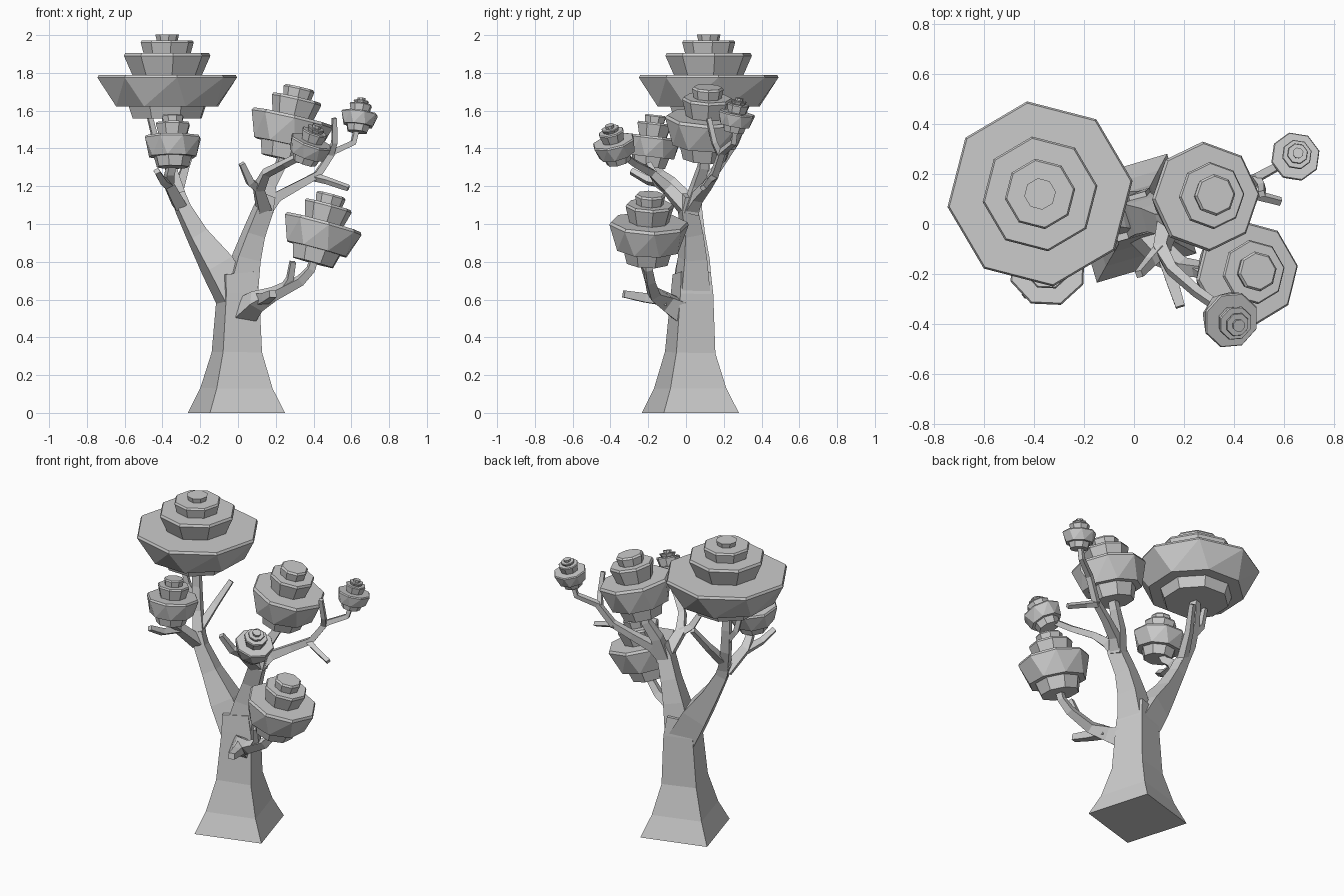
import bpy, bmesh, math
from mathutils import Vector, Matrix

cube = bpy.data.objects.get("Cube")
if cube:
    bpy.data.objects.remove(cube)

GREY = (0.6, 0.6, 0.6, 1)
mat = bpy.data.materials.new("plain grey")
mat.use_nodes = True
mat.diffuse_color = GREY
mat.node_tree.nodes["Principled BSDF"].inputs["Base Color"].default_value = GREY
UP = Vector((0, 0, 1))


def skin_rings(name, rings, triangles=False):
    """Bridge a list of closed rings of points and cap both ends."""
    bm = bmesh.new()
    loops = [[bm.verts.new(p) for p in ring] for ring in rings]
    n = len(loops[0])
    for a, b in zip(loops, loops[1:]):
        for i in range(n):
            j = (i + 1) % n
            bm.faces.new((a[i], a[j], b[j], b[i]))
    if triangles:
        bmesh.ops.triangulate(bm, faces=bm.faces[:])
    bm.faces.new(loops[0][::-1])
    bm.faces.new(loops[-1])
    bmesh.ops.recalc_face_normals(bm, faces=bm.faces[:])
    mesh = bpy.data.meshes.new(name)
    bm.to_mesh(mesh)
    bm.free()
    mesh.materials.append(mat)
    obj = bpy.data.objects.new(name, mesh)
    bpy.context.scene.collection.objects.link(obj)
    return obj


def limb(name, *stations, flat_base=False):
    """Square-section limb through stations of (x, y, z, radius)."""
    pts = [Vector(s[:3]) for s in stations]
    rings = []
    for i, (p, s) in enumerate(zip(pts, stations)):
        along = pts[min(i + 1, len(pts) - 1)] - pts[max(i - 1, 0)]
        if flat_base and i == 0:
            along = UP
        turn = UP.rotation_difference(along.normalized())
        ring = []
        for k in range(4):
            a = math.radians(-28.6 + 90 * k)
            ring.append(p + turn @ Vector((s[3] * math.cos(a), s[3] * math.sin(a), 0)))
        rings.append(ring)
    return skin_rings(name, rings)


# tier outlines as (radius, height), rim of the widest tier at height 0
WIDE = [(.52, -.62), (.58, -.45), (.77, -.45), (1, -.04), (.98, 0), (.5, 0),
        (.62, .27), (.6, .31), (.34, .31), (.38, .46), (.36, .49), (.15, .49), (.17, .57)]
TALL = [(.55, -1.05), (.65, -.7), (.82, -.7), (1, -.07), (.96, 0), (.5, 0),
        (.61, .4), (.58, .46), (.34, .46), (.38, .67), (.34, .72)]
SMALL = TALL[:-2] + [(.42, .6), (.4, .64), (.2, .64), (.22, .78)]


def canopy(name, rim, radius, tilt, outline, spin):
    """Eight-sided tiered leaf mass, leaning along tilt (x, y)."""
    turn = UP.rotation_difference(Vector((tilt[0], tilt[1], 1)).normalized())
    rings = []
    for level, (r, z) in enumerate(outline):
        skew = 12 if level < 3 else 0
        ring = []
        for k in range(8):
            a = math.radians(spin + skew + 45 * k)
            local = Vector((r * math.cos(a), r * math.sin(a), z)) * radius
            ring.append(Vector(rim) + turn @ local)
        rings.append(ring)
    return skin_rings(name, rings, triangles=True)


# trunk
limb("trunk", (-.008, .023, 0, .293), (-.008, .022, .13, .218), (-.006, .022, .32, .152),
     (0, .032, .63, .128), (-.01, .03, .74, .115), flat_base=True)

# right-hand fork and its branches
limb("right_fork", (-.01, .03, .6, .118), (-.11, .035, .78, .105), (-.215, .04, .94, .068),
     (-.29, .04, 1.08, .05), (-.32, .05, 1.16, .045))
limb("crown_branch", (-.3, .04, 1.1, .045), (-.35, .09, 1.27, .038),
     (-.37, .11, 1.42, .034), (-.375, .115, 1.6, .032))
limb("crown_side_twig", (-.36, .1, 1.33, .025), (-.43, .1, 1.42, .022), (-.47, .09, 1.58, .018))
limb("rear_twig", (-.32, .06, 1.17, .035), (-.28, .17, 1.3, .026), (-.23, .26, 1.43, .02))
limb("front_right_branch", (-.31, .03, 1.1, .045), (-.37, -.08, 1.22, .036),
     (-.36, -.14, 1.27, .03), (-.345, -.17, 1.34, .026))
limb("front_right_twig", (-.37, -.08, 1.21, .03), (-.4, -.2, 1.23, .025), (-.43, -.29, 1.28, .02))

# left-hand fork and its branches
limb("left_fork", (0, .03, .6, .118), (.045, .035, .82, .088), (.085, .03, .95, .07),
     (.135, .01, 1.08, .062), (.16, .02, 1.15, .045))
limb("middle_branch", (.14, .02, 1.06, .055), (.165, .06, 1.2, .042),
     (.22, .09, 1.3, .034), (.26, .1, 1.42, .03))
limb("front_branch", (.14, .01, 1.07, .05), (.11, -.1, 1.19, .038), (.15, -.18, 1.27, .028),
     (.25, -.27, 1.32, .024), (.35, -.34, 1.37, .022))
limb("front_branch_twig", (.11, -.1, 1.19, .034), (.065, -.15, 1.22, .027), (.02, -.2, 1.32, .02))
limb("outer_branch", (.14, .02, 1.07, .05), (.2, .06, 1.14, .038), (.31, .11, 1.2, .03),
     (.42, .15, 1.26, .026), (.5, .19, 1.38, .023), (.61, .25, 1.43, .02), (.63, .26, 1.51, .018))
limb("outer_low_twig", (.4, .15, 1.25, .024), (.47, .12, 1.23, .02), (.585, .09, 1.19, .018))
limb("outer_high_twig", (.49, .18, 1.37, .022), (.51, .15, 1.43, .019), (.51, .12, 1.56, .017))

# low limb on the trunk front
limb("low_limb", (.03, -.01, .53, .085), (.1, -.11, .59, .06), (.19, -.17, .63, .04),
     (.33, -.19, .7, .032), (.385, -.2, .76, .028), (.41, -.2, .84, .026))
limb("low_front_twig", (.12, -.11, .6, .045), (.15, -.22, .61, .034), (.185, -.33, .63, .026))
limb("low_upright_twig", (.24, -.18, .65, .03), (.275, -.2, .71, .024), (.29, -.23, .8, .02))

# leaf masses
canopy("crown_canopy", (-.375, .12, 1.79), .373, (0, 0), WIDE, 8)
canopy("middle_canopy", (.29, .11, 1.57), .22, (.23, .04), TALL, 3)
canopy("low_canopy", (.455, -.195, 1.01), .212, (.27, .04), TALL, 8)
canopy("front_right_canopy", (-.345, -.175, 1.465), .157, (0, .12), TALL, 20)
canopy("outer_canopy", (.645, .27, 1.59), .1, (.13, .18), SMALL, 14)
canopy("front_canopy", (.39, -.385, 1.44), .117, (.35, -.25), SMALL, 25)
